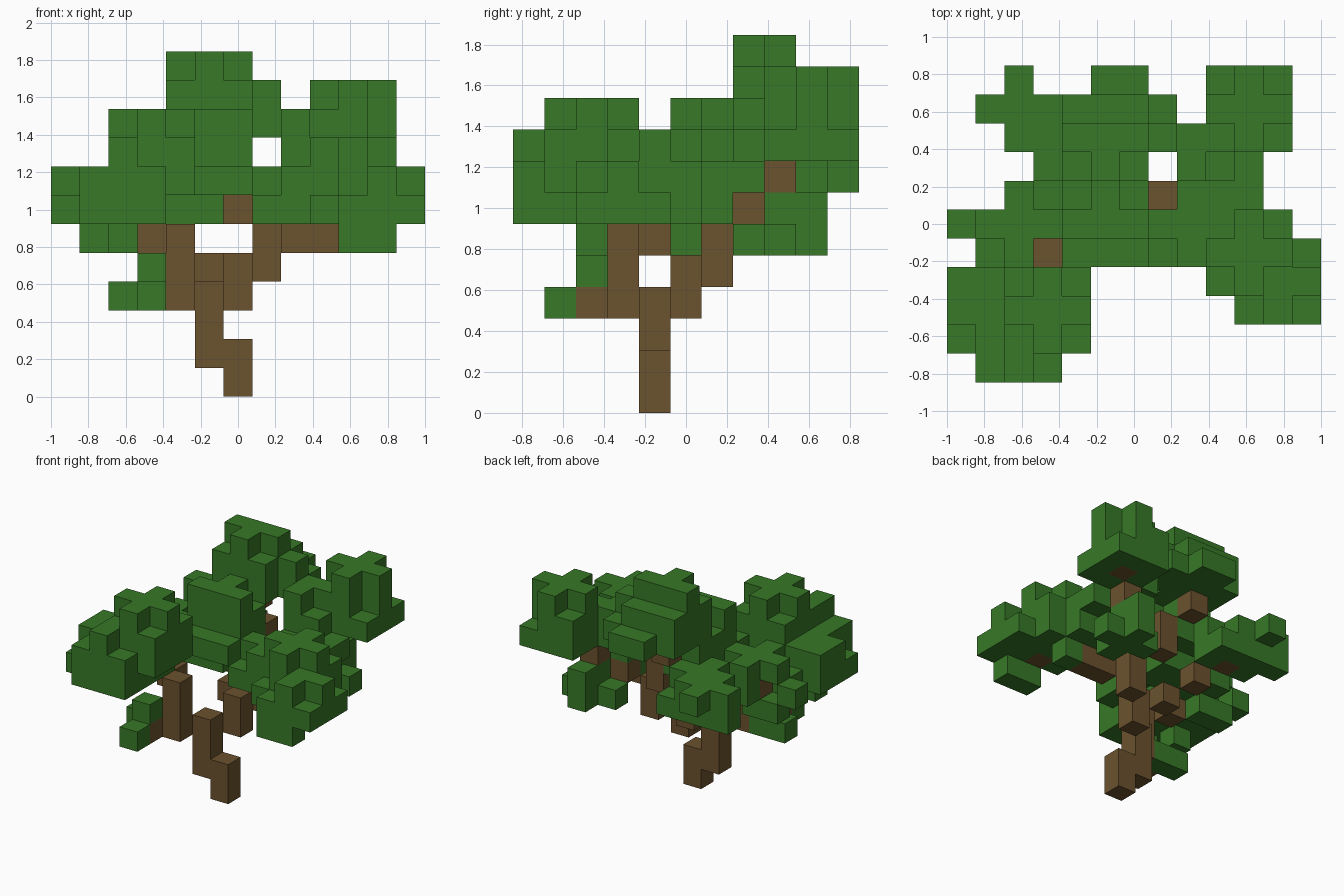
import bpy
import bmesh
from mathutils import Vector

if "Cube" in bpy.data.objects:
    bpy.data.objects.remove(bpy.data.objects["Cube"], do_unlink=True)

UNIT = 2 / 13                       # edge of one block
ORIGIN = Vector((-6.5, -5.5, 0))    # block grid corner
taken = set()
parts = {}


def make_material(name, colour):
    mat = bpy.data.materials.new(name)
    mat.use_nodes = True
    mat.diffuse_color = colour
    bsdf = next(n for n in mat.node_tree.nodes if n.type == "BSDF_PRINCIPLED")
    bsdf.inputs["Base Color"].default_value = colour
    bsdf.inputs["Roughness"].default_value = 0.9
    return mat


bark = make_material("bark brown", (0.147, 0.084, 0.027, 1))
leaf = make_material("leaf green", (0.038, 0.19, 0.02, 1))


def span(value):
    """A single index or an inclusive pair of indices."""
    low, high = value if isinstance(value, tuple) else (value, value)
    return range(low, high + 1)


class Part:
    """A named group of blocks in one colour."""

    def __init__(self, name, material):
        self.cells = set()
        self.material = material
        parts[name] = self

    def slab(self, x, y, z):
        for cell in ((i, j, k) for i in span(x) for j in span(y) for k in span(z)):
            if cell not in taken:
                taken.add(cell)
                self.cells.add(cell)
        return self

    def plus(self, x, y, z):
        self.slab(x=(x - 1, x + 1), y=y, z=z)
        return self.slab(x=x, y=(y - 1, y + 1), z=z)


def build(name, part):
    """Mesh the outer faces of a block group."""
    bm = bmesh.new()
    corners = {}

    def corner(point):
        key = tuple(round(c) for c in point)
        if key not in corners:
            corners[key] = bm.verts.new((Vector(key) + ORIGIN) * UNIT)
        return corners[key]

    for cell in sorted(part.cells):
        for axis in range(3):
            for side in (0, 1):
                step = Vector((0, 0, 0))
                step[axis] = 1 if side else -1
                if tuple(int(c) for c in Vector(cell) + step) in taken:
                    continue
                u, v = Vector((0, 0, 0)), Vector((0, 0, 0))
                u[(axis + 1) % 3] = 1
                v[(axis + 2) % 3] = 1
                base = Vector(cell)
                base[axis] += side
                ring = [base, base + u, base + u + v, base + v]
                if not side:
                    ring.reverse()
                bm.faces.new([corner(p) for p in ring])
    mesh = bpy.data.meshes.new(name)
    bm.to_mesh(mesh)
    bm.free()
    mesh.materials.append(part.material)
    obj = bpy.data.objects.new(name, mesh)
    bpy.context.scene.collection.objects.link(obj)


# Crooked trunk
trunk = Part("trunk", bark)
trunk.slab(x=6, y=4, z=(0, 1)).slab(x=5, y=4, z=(1, 3))

# Branches, stepping diagonally outwards
branch = Part("front_left_branch", bark)
branch.slab(x=4, y=3, z=(3, 5)).slab(x=3, y=4, z=5).slab(x=3, y=2, z=3)
branch.slab(x=2, y=5, z=6)
branch = Part("main_branch", bark)
branch.slab(x=6, y=5, z=(3, 4)).slab(x=7, y=6, z=(4, 5))
branch = Part("front_right_branch", bark)
branch.slab(x=(8, 9), y=5, z=5).slab(x=10, y=3, z=6)
branch = Part("back_right_branch", bark)
branch.slab(x=8, y=7, z=6).slab(x=9, y=8, z=7).slab(x=10, y=9, z=8)
branch = Part("top_branch", bark)
branch.slab(x=6, y=7, z=(6, 7)).slab(x=5, y=8, z=8)
branch = Part("back_left_branch", bark)
branch.slab(x=5, y=6, z=4).slab(x=4, y=7, z=5).slab(x=3, y=8, z=6)

# Front left foliage
crown = Part("front_left_foliage", leaf)
crown.slab(x=(1, 3), y=(0, 3), z=(6, 7)).slab(x=0, y=(1, 3), z=6)
crown.slab(x=0, y=(2, 3), z=7).slab(x=4, y=(1, 3), z=7)
crown.slab(x=(2, 4), y=(1, 3), z=8).slab(x=2, y=0, z=8)
crown.slab(x=1, y=2, z=5).plus(x=3, y=2, z=9)

# Small low tuft
tuft = Part("low_tuft", leaf)
tuft.slab(x=3, y=1, z=3).slab(x=3, y=2, z=4).slab(x=(2, 3), y=3, z=3)

# Left foliage
crown = Part("left_foliage", leaf)
crown.slab(x=(1, 2), y=5, z=5).slab(x=0, y=5, z=6).slab(x=3, y=5, z=6)
crown.slab(x=(1, 2), y=4, z=6).slab(x=(2, 3), y=6, z=6)
crown.plus(x=2, y=5, z=7)

# Back left foliage
crown = Part("back_left_foliage", leaf)
crown.slab(x=(1, 4), y=9, z=6).slab(x=(2, 4), y=8, z=6)
crown.plus(x=2, y=9, z=7).slab(x=3, y=(7, 8), z=7).slab(x=4, y=8, z=7)

# Middle foliage
crown = Part("middle_foliage", leaf)
crown.slab(x=(4, 5), y=(5, 6), z=6).slab(x=(4, 6), y=4, z=7)
crown.slab(x=(4, 6), y=(5, 6), z=(7, 8)).slab(x=(4, 5), y=7, z=(7, 8))
crown.slab(x=(4, 6), y=5, z=9).slab(x=5, y=(6, 7), z=9)
crown.slab(x=(7, 8), y=(4, 5), z=6).slab(x=8, y=(4, 5), z=7)
crown.slab(x=7, y=5, z=7)

# Top foliage
crown = Part("top_foliage", leaf)
crown.slab(x=(4, 6), y=(7, 9), z=(9, 10)).slab(x=7, y=(8, 9), z=9)
crown.slab(x=7, y=8, z=10).slab(x=(5, 6), y=10, z=9)
crown.slab(x=(4, 6), y=8, z=11).slab(x=5, y=7, z=11)

# Front right foliage
crown = Part("front_right_foliage", leaf)
crown.slab(x=(10, 11), y=2, z=(5, 6)).slab(x=10, y=5, z=5)
crown.slab(x=(9, 11), y=(3, 5), z=6).slab(x=12, y=(2, 4), z=6)
crown.slab(x=(9, 11), y=(4, 5), z=7).slab(x=(8, 10), y=6, z=(6, 7))
crown.plus(x=11, y=3, z=7).plus(x=10, y=4, z=8)

# Back right foliage
crown = Part("back_right_foliage", leaf)
crown.slab(x=(9, 11), y=(8, 10), z=8).slab(x=9, y=(8, 10), z=9)
crown.plus(x=10, y=9, z=9).plus(x=10, y=9, z=10)
crown.slab(x=(8, 9), y=7, z=(7, 8)).slab(x=8, y=(7, 8), z=(8, 9))
crown.slab(x=10, y=7, z=7)

# Hanging tuft at the back right
tuft = Part("hanging_tuft", leaf)
tuft.plus(x=9, y=8, z=5).slab(x=9, y=(8, 9), z=6)

for part_name, part in parts.items():
    build(part_name, part)
